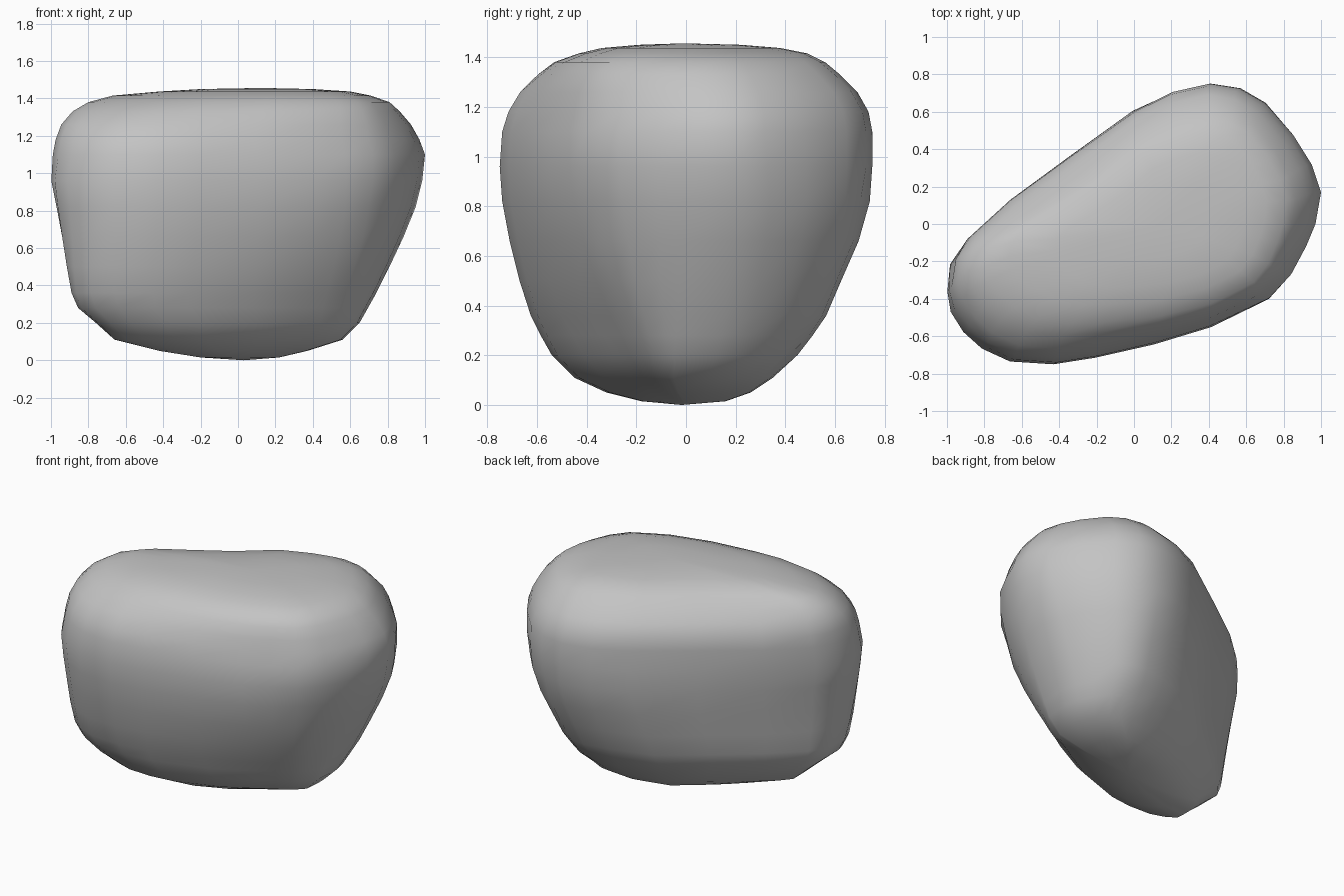
import bpy
import bmesh
from mathutils import Vector

default_cube = bpy.data.objects.get("Cube")
if default_cube:
    bpy.data.objects.remove(default_cube, do_unlink=True)

# Plan outline of the boulder at its widest, anticlockwise
OUTLINE = [
    (1, .17), (.95, .32), (.85, .48), (.7, .65), (.56, .73), (.4, .755),
    (.2, .71), (0, .61), (-.34, .37), (-.67, .13), (-.9, -.08), (-.98, -.2),
    (-1, -.35), (-.97, -.46), (-.9, -.57), (-.8, -.66), (-.65, -.73),
    (-.42, -.745), (-.2, -.71), (.1, -.64), (.4, -.55), (.57, -.47),
    (.72, -.4), (.84, -.27), (.92, -.12), (.97, 0),
]

# Horizontal slices: height, x from, x to, y from, y to
SLICES = [
    (.015, -.2, .22, -.18, .16),
    (.05, -.42, .37, -.32, .26),
    (.11, -.66, .56, -.45, .35),
    (.2, -.76, .65, -.54, .45),
    (.28, -.855, .695, -.585, .51),
    (.36, -.89, .74, -.625, .565),
    (.5, -.915, .81, -.67, .625),
    (.66, -.94, .885, -.71, .695),
    (.82, -.97, .95, -.74, .74),
    (.96, -.998, .985, -.75, .75),
    (1.1, -.99, 1, -.74, .75),
    (1.18, -.975, .97, -.715, .735),
    (1.26, -.945, .925, -.68, .69),
    (1.33, -.885, .865, -.62, .62),
    (1.38, -.8, .81, -.56, .56),
    (1.415, -.67, .71, -.46, .49),
    (1.437, -.42, .6, -.36, .38),
    (1.45, -.2, .4, -.2, .22),
]

# Small chipped hollows: centre of each
CHIPS = [(.7, -.4, .82), (.55, .73, .78), (-.93, -.2, 1.1), (.4, .4, .22)]
CHIP_RADIUS = .1
CHIP_DEPTH = .015


def remap(value, old_low, old_high, low, high):
    return low + (value - old_low) / (old_high - old_low) * (high - low)


def reshape(u, v, height):
    # Ends change shape towards the ground, crown leans to the front right
    low = max(0, 1 - height / 1.1)
    high = min(1, max(0, (height - 1.2) / .2))
    if u > 0 and v > 0:
        u = u ** (1 - .5 * low - .25 * high)
        v = v ** (1 - .35 * low * u)
    elif u > 0:
        u = u ** (1 - .45 * low - .25 * high)
        v *= 1 - .9 * low * low * u
    else:
        u = max(-1, u * (1 + .15 * low * max(0, -v)))
        v -= .15 * low * u * u * (1 + v)
        v *= 1 + .15 * high * u
    lean = .15 * high * (1 - abs(u)) * (1 - abs(v))
    return u + lean, v - lean


def add_slice(bm, height, left, right, front, back):
    xs = [point[0] for point in OUTLINE]
    ys = [point[1] for point in OUTLINE]
    ring = []
    for x, y in OUTLINE:
        u = remap(x, min(xs), max(xs), -1, 1)
        v = remap(y, min(ys), max(ys), -1, 1)
        u, v = reshape(u, v, height)
        new_x = remap(u, -1, 1, left, right)
        new_y = remap(v, -1, 1, front, back)
        ring.append(bm.verts.new((new_x, new_y, height)))
    return ring


def close_end(bm, ring, height):
    centre = sum((v.co for v in ring), Vector()) / len(ring)
    centre.z = height
    tip = bm.verts.new(centre)
    for i, vert in enumerate(ring):
        bm.faces.new((vert, ring[(i + 1) % len(ring)], tip))


def press_chip(bm, centre):
    # Push the skin inwards around the point of skin nearest the centre
    nearest = min(bm.verts, key=lambda v: (v.co - Vector(centre)).length)
    target = nearest.co.copy()
    inward = -nearest.normal.copy()
    for vert in bm.verts:
        reach = 1 - (vert.co - target).length / CHIP_RADIUS
        if reach > 0:
            vert.co += inward * CHIP_DEPTH * reach


# Boulder body lofted through the slices
bm = bmesh.new()
rings = [add_slice(bm, *row) for row in SLICES]
for lower, upper in zip(rings, rings[1:]):
    for i in range(len(lower)):
        j = (i + 1) % len(lower)
        bm.faces.new((lower[i], lower[j], upper[j], upper[i]))
close_end(bm, rings[0], 0)
close_end(bm, rings[-1], 1.456)
bmesh.ops.recalc_face_normals(bm, faces=bm.faces[:])
bm.normal_update()
for chip in CHIPS:
    press_chip(bm, chip)
for face in bm.faces:
    face.smooth = True

mesh = bpy.data.meshes.new("boulder")
bm.to_mesh(mesh)
bm.free()
boulder = bpy.data.objects.new("boulder", mesh)
bpy.context.collection.objects.link(boulder)

# Plain grey stone
stone = bpy.data.materials.new("grey_stone")
stone.use_nodes = True
grey = (.55, .55, .55, 1)
stone.diffuse_color = grey
for node in stone.node_tree.nodes:
    if node.type == "BSDF_PRINCIPLED":
        node.inputs["Base Color"].default_value = grey
mesh.materials.append(stone)
